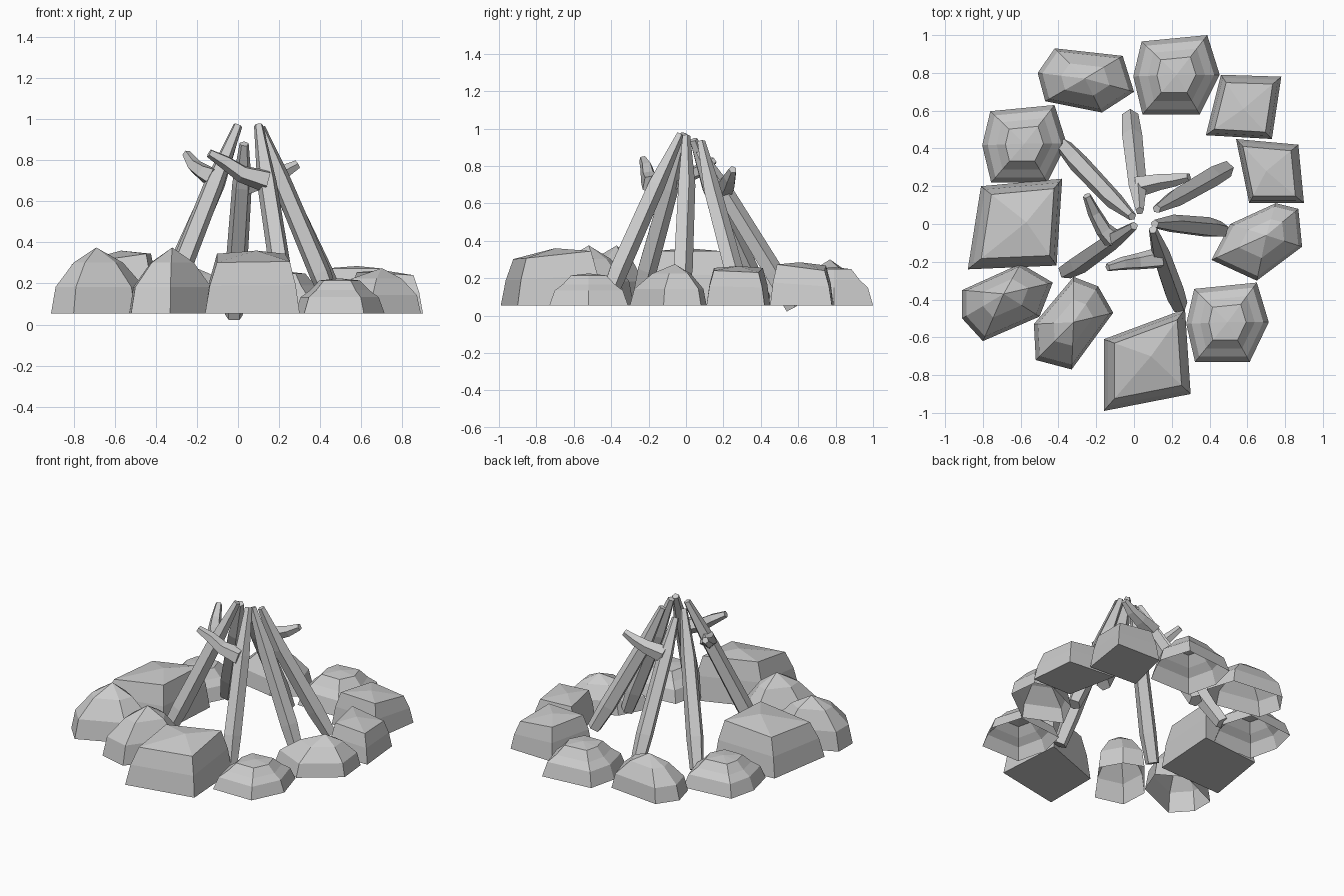
import bpy, bmesh
from math import cos, sin, tau
from mathutils import Vector

if "Cube" in bpy.data.objects:
    bpy.data.objects.remove(bpy.data.objects["Cube"])

GROUND = 0.055


def finish(bm, name):
    bmesh.ops.recalc_face_normals(bm, faces=bm.faces)
    me = bpy.data.meshes.new(name)
    bm.to_mesh(me)
    bm.free()
    ob = bpy.data.objects.new(name, me)
    bpy.context.collection.objects.link(ob)
    return ob


def bridge(bm, a, b):
    n = len(a)
    for i in range(n):
        bm.faces.new((a[i], a[(i + 1) % n], b[(i + 1) % n], b[i]))


def stone(name, outline, top, height, rings, tilt=0.0, closed=False):
    """Shrink an outline towards the point 'top' through rings of (scale, height share)."""
    bm = bmesh.new()
    c = Vector(top)
    out = c.normalized()
    loops = []
    for s, f in rings:
        loop = []
        for p in outline:
            q = c + (Vector(p) - c) * s
            z = GROUND + (height - GROUND) * f * (1 - tilt * max(0, (q - c).dot(out) / 0.2))
            loop.append(bm.verts.new((q.x, q.y, z)))
        loops.append(loop)
    for a, b in zip(loops, loops[1:]):
        bridge(bm, a, b)
    tip = bm.verts.new((c.x, c.y, height))
    last = loops[-1]
    for i in range(len(last)):
        bm.faces.new((last[i], last[(i + 1) % len(last)], tip))
    if closed:
        bm.faces.new(loops[0])
    finish(bm, name)


# Square block stones, closed underneath
BLOCK = [(1, 0), (0.91, 0.53), (0.77, 0.95)]
blocks = {
    "block_stone_front": ([(-.16, -.99), (.30, -.90), (.27, -.45), (-.16, -.61)], (.09, -.70), .36),
    "block_stone_left": ([(-.88, -.24), (-.41, -.22), (-.38, .24), (-.81, .20)], (-.57, .01), .36),
    "block_stone_back": ([(.38, .47), (.73, .45), (.78, .78), (.46, .79)], (.58, .61), .285),
    "block_stone_right": ([(.61, .11), (.90, .11), (.87, .42), (.54, .45)], (.70, .28), .265),
}
for name, (outline, top, h) in blocks.items():
    stone(name, outline, top, h, BLOCK, 0.15, True)

# Six-sided low stones with a stepped top: one outline, scaled, open underneath
HEX = [(-.42, .42), (.37, .5), (.52, 0), (.28, -.5), (-.41, -.5), (-.52, -.02)]
STEP = [(1, 0), (0.87, 0.46), (0.66, 0.66), (0.45, 0.94)]
for name, x, y, sx, sy, h in (("hex_stone_back", .225, .79, .44, .42, .26),
                              ("hex_stone_left", -.58, .425, .43, .41, .24),
                              ("hex_stone_right", .495, -.52, .42, .42, .225)):
    stone(name, [(x + a * sx, y + b * sy) for a, b in HEX], (x, y), h, STEP)

# Pointed stones, open underneath
POINTED = [(1, 0), (0.9, 0.4), (0.5, 0.77)]
points = {
    "pointed_stone_back": ([(-.51, .80), (-.42, .93), (-.06, .89), (0, .70), (-.17, .59), (-.47, .65)],
                           (-.26, .77), .30),
    "pointed_stone_right": ([(.41, -.19), (.51, 0), (.75, .11), (.87, .08), (.89, -.12), (.65, -.30)],
                            (.70, -.06), .275),
    "pointed_stone_left": ([(-.91, -.35), (-.60, -.21), (-.43, -.31), (-.50, -.49), (-.80, -.62), (-.91, -.50)],
                           (-.69, -.37), .375),
    "pointed_stone_front": ([(-.53, -.53), (-.32, -.28), (-.19, -.33), (-.11, -.47), (-.33, -.77), (-.52, -.72)],
                            (-.32, -.52), .375),
}
for name, (outline, top, h) in points.items():
    stone(name, outline, top, h, POINTED)


def stick(name, path, radii, sides=5):
    """Faceted tapered tube along a path."""
    bm = bmesh.new()
    pts = [Vector(p) for p in path]
    loops = []
    for i, p in enumerate(pts):
        d = (pts[min(i + 1, len(pts) - 1)] - pts[max(i - 1, 0)]).normalized()
        u = d.cross(Vector((0.31, 0.2, 0.93)) if abs(d.z) < 0.6 else Vector((1, 0, 0))).normalized()
        v = d.cross(u)
        loops.append([bm.verts.new(p + radii[i] * (u * cos(tau * k / sides) + v * sin(tau * k / sides)))
                      for k in range(sides)])
    for a, b in zip(loops, loops[1:]):
        bridge(bm, a, b)
    bm.faces.new(loops[0])
    bm.faces.new(loops[-1])
    finish(bm, name)


# Leaning sticks of the tepee
STICK = (0.045, 0.056, 0.05, 0.023)
stick("stick_back_left", [(-.37, .41, .08), (-.30, .33, .25), (-.11, .13, .68), (-.01, .04, .94)], STICK)
stick("stick_back", [(-.02, .57, .04), (-.01, .46, .24), (.02, .19, .68), (.03, .07, .88)], STICK)
stick("stick_back_right", [(.49, .29, .09), (.41, .25, .25), (.22, .14, .66), (.12, .08, .93)], STICK)
stick("stick_right", [(.46, -.03, .10), (.40, -.02, .25), (.21, 0, .70), (.11, 0, .96)], STICK)
stick("stick_front", [(.24, -.43, .07), (.21, -.36, .25), (.14, -.16, .70), (.10, -.03, .97)], STICK)
stick("stick_front_left", [(-.36, -.25, .08), (-.29, -.21, .25), (-.12, -.09, .68), (0, -.01, .97)], STICK)

# Short side branches, kinked upwards
BRANCH = (0.058, 0.045, 0.036, 0.022)
stick("branch_front", [(.14, -.18, .70), (.02, -.20, .735), (-.06, -.21, .79), (-.14, -.23, .835)], BRANCH)
stick("branch_back", [(.02, .20, .68), (.14, .225, .71), (.22, .235, .74), (.29, .25, .78)], BRANCH)
stick("branch_left", [(-.11, -.08, .71), (-.16, -.03, .735), (-.21, .06, .77), (-.25, .15, .83)], BRANCH)
